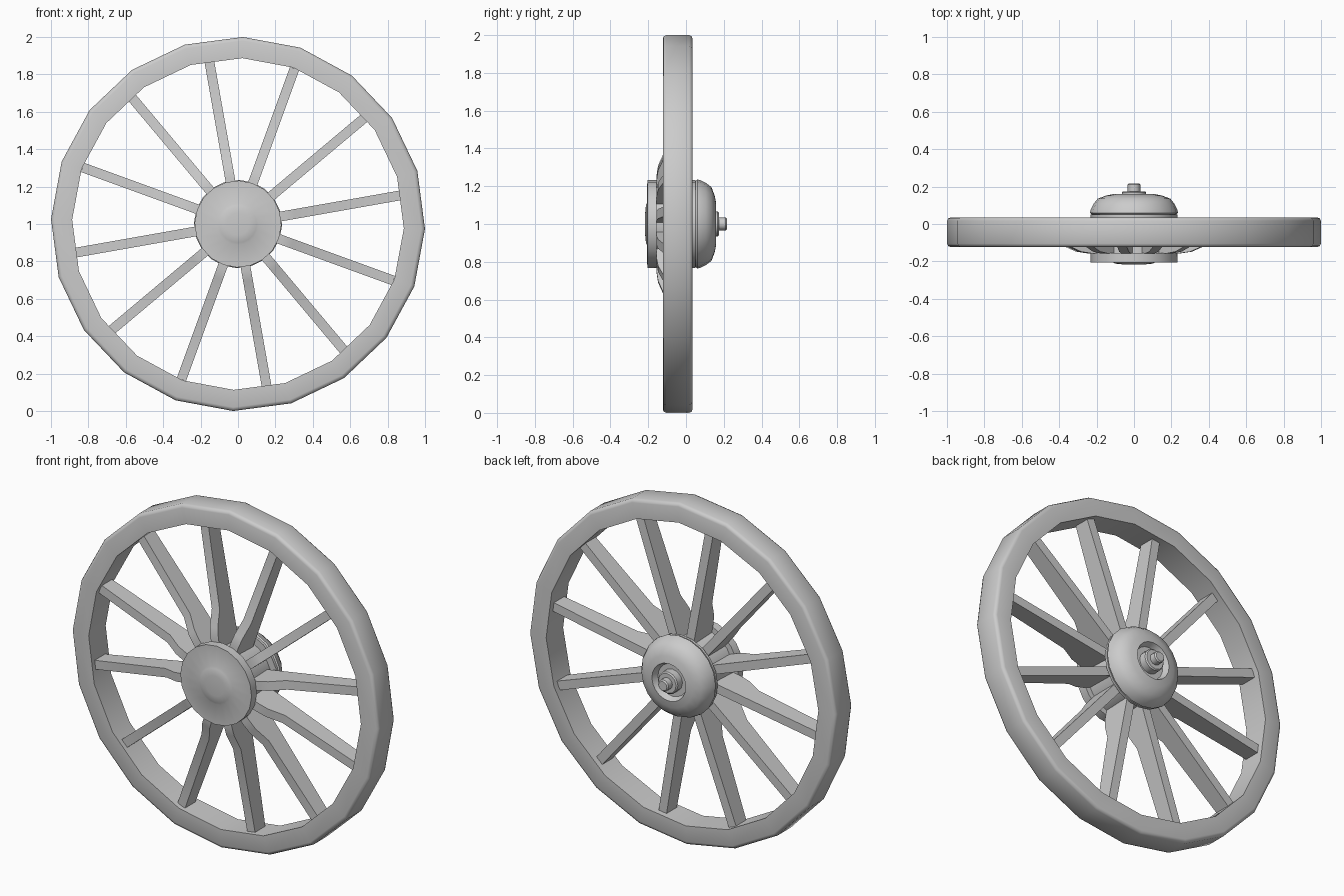
import bpy, bmesh, math
from mathutils import Matrix, Vector

cube = bpy.data.objects.get("Cube")
if cube:
    bpy.data.objects.remove(cube, do_unlink=True)

grey = bpy.data.materials.new("plain grey")
grey.use_nodes = True
COLOUR = (0.6, 0.6, 0.6, 1)
grey.diffuse_color = COLOUR
grey.node_tree.nodes["Principled BSDF"].inputs["Base Color"].default_value = COLOUR

CENTRE = Vector((0, 0, 1))
PHASE = math.radians(88.5)


def finish(name, bm, angle):
    """Turn a bmesh into a shaded object at the wheel centre."""
    bmesh.ops.remove_doubles(bm, verts=bm.verts, dist=0.0001)
    bmesh.ops.recalc_face_normals(bm, faces=bm.faces)
    mesh = bpy.data.meshes.new(name)
    bm.to_mesh(mesh)
    bm.free()
    mesh.materials.append(grey)
    obj = bpy.data.objects.new(name, mesh)
    obj.location = CENTRE
    bpy.context.collection.objects.link(obj)
    bpy.ops.object.select_all(action='DESELECT')
    obj.select_set(True)
    bpy.context.view_layer.objects.active = obj
    bpy.ops.object.shade_smooth_by_angle(angle=math.radians(angle))
    return obj


def lathe(name, profile, sides=20, closed=False, angle=35):
    """Revolve (radius, y) points around the axle line."""
    bm = bmesh.new()
    verts = [bm.verts.new((r, y, 0)) for r, y in profile]
    edges = [bm.edges.new(pair) for pair in zip(verts, verts[1:])]
    if closed:
        edges.append(bm.edges.new((verts[-1], verts[0])))
    bmesh.ops.rotate(bm, verts=verts, matrix=Matrix.Rotation(-PHASE, 3, 'Y'))
    bmesh.ops.spin(bm, geom=verts + edges, axis=(0, 1, 0), cent=(0, 0, 0),
                   angle=math.tau, steps=sides, use_merge=True)
    return finish(name, bm, angle)


# Rim: faceted ring with softened outer edges
FRONT, BACK = -0.123, 0.035
lathe("rim", [(0.887, FRONT), (0.98, FRONT), (0.994, FRONT + 0.005),
              (1.0, FRONT + 0.018), (1.0, BACK - 0.018), (0.994, BACK - 0.005),
              (0.98, BACK), (0.887, BACK)], closed=True, angle=50)

# Hub: front plate with a low dome, and the barrel behind it
lathe("front_plate", [(0, -0.217), (0.06, -0.216), (0.1, -0.212), (0.112, -0.206),
                      (0.232, -0.205), (0.232, -0.155), (0, -0.155)])
lathe("hub_barrel", [(0, -0.16), (0.2, -0.16), (0.19, 0.05), (0, 0.05)])

# Rear cap: rounded shell with a recess around the axle
lathe("rear_flange", [(0, 0.035), (0.232, 0.035), (0.232, 0.05), (0, 0.05)])
lathe("rear_cap", [(0, 0.05), (0.225, 0.05), (0.236, 0.06), (0.232, 0.075),
                   (0.218, 0.105), (0.195, 0.135), (0.15, 0.152), (0.11, 0.16),
                   (0.095, 0.125), (0, 0.125)])
lathe("axle_nut", [(0, 0.12), (0.065, 0.12), (0.065, 0.168), (0.058, 0.175),
                   (0, 0.175)], sides=12)
lathe("axle_end", [(0, 0.17), (0.034, 0.17), (0.034, 0.21), (0.027, 0.217),
                   (0, 0.217)], sides=12)

# Spokes: straight at the back, swelling forward near the hub
SIDE = [(0.15, -0.157), (0.25, -0.157), (0.31, -0.148), (0.4, -0.108),
        (0.885, -0.095), (0.885, 0.0), (0.15, 0.015)]
for i in range(12):
    bm = bmesh.new()
    face = bm.faces.new([bm.verts.new((r, y, -0.026)) for r, y in SIDE])
    side = bmesh.ops.extrude_face_region(bm, geom=[face])
    moved = [v for v in side["geom"] if isinstance(v, bmesh.types.BMVert)]
    bmesh.ops.translate(bm, verts=moved, vec=(0, 0, 0.052))
    turn = Matrix.Rotation(-math.radians(10 + 30 * i), 3, 'Y')
    bmesh.ops.rotate(bm, verts=bm.verts, matrix=turn)
    finish(f"spoke_{i + 1}", bm, 30)
